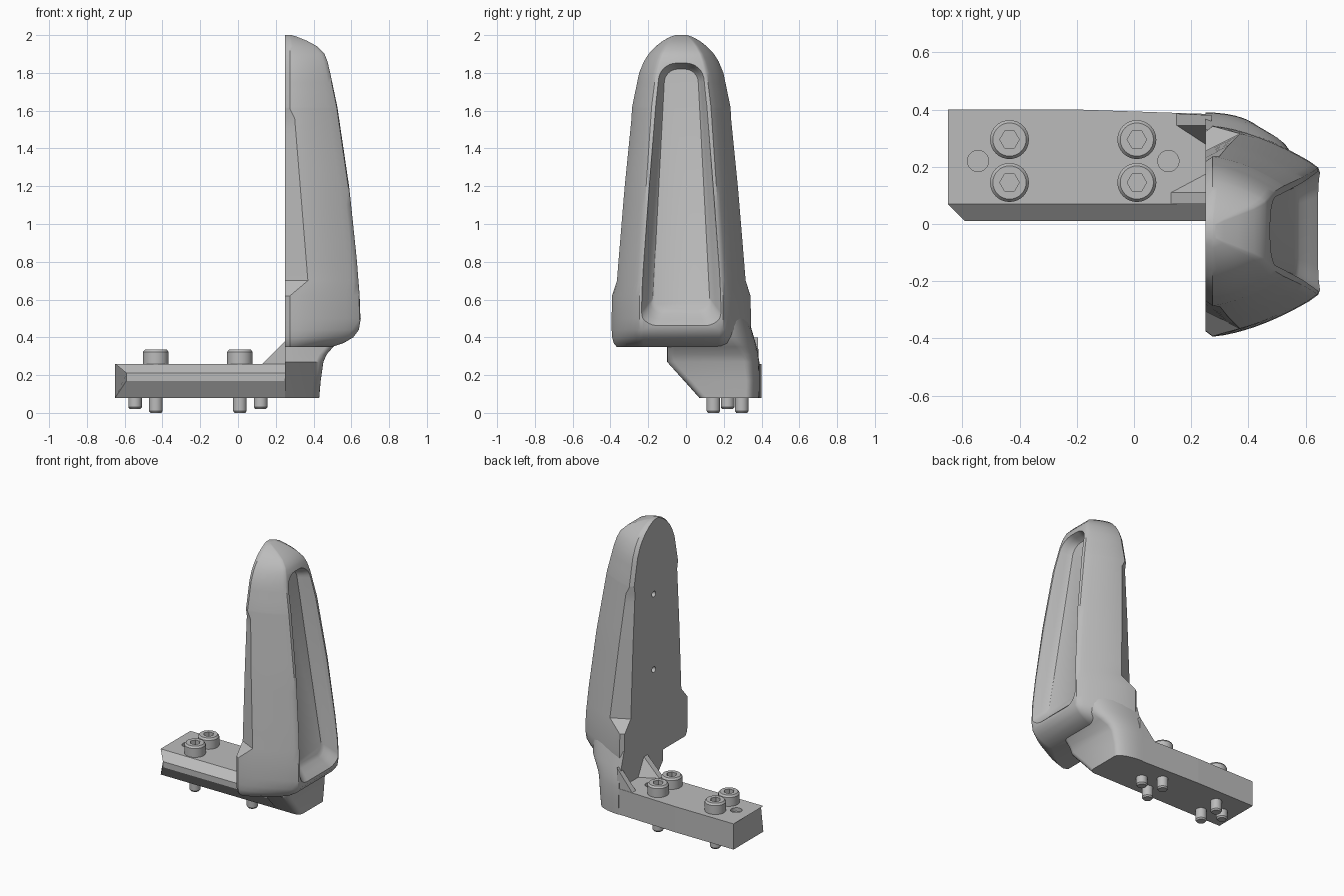
import bpy, bmesh
from math import sin, cos, pi
from mathutils import Vector

default = bpy.data.objects.get("Cube")
if default:
    bpy.data.objects.remove(default)

grey = bpy.data.materials.new("light_grey")
grey.use_nodes = True
shade = (0.5, 0.5, 0.5, 1)
grey.diffuse_color = shade
grey.node_tree.nodes["Principled BSDF"].inputs["Base Color"].default_value = shade


def add_object(name, bm):
    """Turn a bmesh into a linked grey object."""
    bmesh.ops.recalc_face_normals(bm, faces=bm.faces)
    mesh = bpy.data.meshes.new(name)
    bm.to_mesh(mesh)
    bm.free()
    mesh.materials.append(grey)
    obj = bpy.data.objects.new(name, mesh)
    bpy.context.collection.objects.link(obj)
    return obj


def loft(name, rings):
    """Skin a series of equal-length closed rings and cap both ends."""
    bm = bmesh.new()
    loops = [[bm.verts.new(p) for p in ring] for ring in rings]
    for low, high in zip(loops, loops[1:]):
        for i in range(len(low)):
            j = (i + 1) % len(low)
            bm.faces.new((low[i], low[j], high[j], high[i]))
    bm.faces.new(loops[0])
    bm.faces.new(loops[-1])
    return add_object(name, bm)


def lathe(name, profile, sides=32, axis="z", at=(0, 0, 0)):
    """Turn a (radius, height) profile about an axis through a point."""
    rings = []
    for r, h in profile:
        ring = []
        for i in range(sides):
            a = 2 * pi * i / sides
            p = (r * cos(a), r * sin(a), h)
            if axis == "x":
                p = (p[2], p[0], p[1])
            ring.append(Vector(p) + Vector(at))
        rings.append(ring)
    return loft(name, rings)


def hull(name, points):
    bm = bmesh.new()
    verts = [bm.verts.new(p) for p in points]
    bmesh.ops.convex_hull(bm, input=verts)
    return add_object(name, bm)


def cut(obj, cutters):
    """Subtract the cutters, bake the result and remove them."""
    for cutter in cutters:
        cutter.hide_render = True
        mod = obj.modifiers.new("cut", "BOOLEAN")
        mod.operation = "DIFFERENCE"
        mod.solver = "EXACT"
        mod.object = cutter
    graph = bpy.context.evaluated_depsgraph_get()
    baked = bpy.data.meshes.new_from_object(obj.evaluated_get(graph))
    obj.modifiers.clear()
    obj.data = baked
    for cutter in cutters:
        bpy.data.objects.remove(cutter)


def smooth(obj, angle=0.6):
    bpy.ops.object.select_all(action="DESELECT")
    obj.select_set(True)
    bpy.context.view_layer.objects.active = obj
    bpy.ops.object.shade_smooth_by_angle(angle=angle)


def lerp_table(rows, z):
    """Interpolate the rest of each row by its first value."""
    if z <= rows[0][0]:
        return rows[0][1:]
    for a, b in zip(rows, rows[1:]):
        if z <= b[0]:
            t = (z - a[0]) / (b[0] - a[0])
            return [p + (q - p) * t for p, q in zip(a[1:], b[1:])]
    return rows[-1][1:]


# Paddle: horizontal sections, flat at the back and rounded outwards
BACK, MID = 0.25, -0.025
# height, half width, outer x
body = [(.35, .345, .5), (.37, .36, .56), (.4, .367, .61), (.44, .37, .64),
        (.5, .37, .65), (.62, .368, .646), (.8, .35, .632), (1.2, .31, .588),
        (1.62, .262, .526), (1.8, .225, .488), (1.86, .2, .474), (1.9, .175, .458),
        (1.94, .138, .42), (1.97, .1, .365), (1.99, .065, .315), (2, .04, .285)]
# height, depth and reach of the grip relief on the back edges
relief = [(.62, .02, .025), (.7, .08, .12), (1.56, .035, .05), (1.61, .02, .025)]


def paddle_ring(z):
    w, outer = lerp_table(body, z)
    depth, reach = lerp_table(relief, z)
    span = outer - BACK
    start = min(reach / span, 0.7)
    half = [(BACK, w - depth)]
    for i in range(11):
        t = start + (1 - start) * i / 10
        half.append((BACK + span * (t if i < 10 else 0.985), w * (1 - 0.4 * t ** 1.7)))
    half.append((outer, w * 0.55))
    right = [(x, MID - y, z) for x, y in half]
    left = [(x, MID + y, z) for x, y in reversed(half)]
    return right + left


levels = {row[0] for row in body} | {row[0] for row in relief}
levels |= {0.9 + 0.1 * i for i in range(7)} | {1.7, 1.75, 1.83, 1.88, 1.92}
paddle = loft("paddle", [paddle_ring(z) for z in sorted(levels)])


# Long tapered recess in the outer face
def recess_ring(height, grow):
    bottom, top = 0.15 + 0.07 * grow, 0.09 + 0.035 * grow
    low, high = 0.55 - 0.12 * grow, 1.82 + 0.04 * grow
    r_low, r_high = bottom * 0.4, top * 0.8
    corners = [(bottom - r_low, low + r_low, r_low, -90),
               (top - r_high, high - r_high, r_high, 0),
               (r_high - top, high - r_high, r_high, 90),
               (r_low - bottom, low + r_low, r_low, 180)]
    ring = []
    for y, z, r, first in corners:
        for i in range(9):
            a = (first + i * 90 / 8) * pi / 180
            py, pz = y + r * cos(a), z + r * sin(a)
            ring.append((0.57 - 0.125 * (pz - 0.5) + height, MID + py, pz))
    return ring


recess = loft("recess_cutter", [recess_ring(h, g) for h, g in
              [(0, 0), (.012, .2), (.04, .45), (.07, .75), (.095, 1), (.25, 1.35)]])
# Two small screw holes in the flat back
holes = [lathe("hole_cutter", [(.02, -.05), (.02, .06)], 20, "x", (BACK, 0, z))
         for z in (.95, 1.48)]
cut(paddle, [recess] + holes)
smooth(paddle)

# Neck joining the paddle to the mounting bar
neck_rings = []
for z, front, back, outer, corner in [
        (.08, .07, .388, .43, .07), (.17, -.01, .39, .438, .07),
        (.27, -.1, .388, .452, .08), (.31, -.1, .382, .47, .09),
        (.35, -.1, .374, .505, .11), (.4, -.1, .36, .55, .13), (.5, -.1, .33, .58, .15)]:
    ring = [(BACK, front, z), (BACK, back, z)]
    for i in range(1, 9):
        a = i * pi / 16
        ring.append((BACK + (outer - BACK) * sin(a), back - corner * (1 - cos(a)), z))
    for i in range(5):
        a = i * pi / 8
        ring.append((outer - 0.04 * (1 - cos(a)), front + 0.04 * (1 - sin(a)), z))
    neck_rings.append(ring)
smooth(loft("neck", neck_rings))

# Mounting bar with chamfered front edge and mitred end
bar_rings = []
for x, mitre, back in [(-.65, .06, .4), (-.2, 0, .4), (.3, 0, .383)]:
    bar_rings.append([(x, back, .08), (x, back, .26), (x, .07, .26),
                      (x + mitre, .01, .21), (x + mitre, .01, .17), (x, .07, .08)])
bar = loft("mounting_bar", bar_rings)
pin_spots = [(-.545, .22), (.12, .22)]
cut(bar, [lathe("pin_hole_cutter", [(.037, .235), (.037, .3)], 32, "z", (x, y, 0))
          for x, y in pin_spots])

# Gussets between bar and paddle
hull("front_gusset", [(.12, .07, .25), (.12, .11, .25), (.27, .07, .25),
                      (.27, .19, .25), (.27, .07, .4), (.27, .11, .4)])
hull("back_gusset", [(.14, .345, .25), (.14, .386, .25), (.27, .382, .25),
                     (.27, .26, .25), (.27, .38, .4), (.27, .345, .4)])

# Socket-head bolts
bolt = lathe("bolt", [(.029, 0), (.036, .01), (.036, .24), (.068, .25),
                      (.068, .322), (.058, .335)])
cut(bolt, [lathe("socket_cutter", [(.034, .295), (.034, .4)], 6)])
smooth(bolt)
bolt_spots = [(x, y) for x in (-.435, .01) for y in (.145, .295)]
for i, (x, y) in enumerate(bolt_spots):
    item = bolt
    if i:
        item = bolt.copy()
        bpy.context.collection.objects.link(item)
    item.location = (x, y, 0)

# Locating pins
for x, y in pin_spots:
    smooth(lathe("locating_pin", [(.028, .02), (.036, .03), (.036, .2)], 32, "z", (x, y, 0)))
